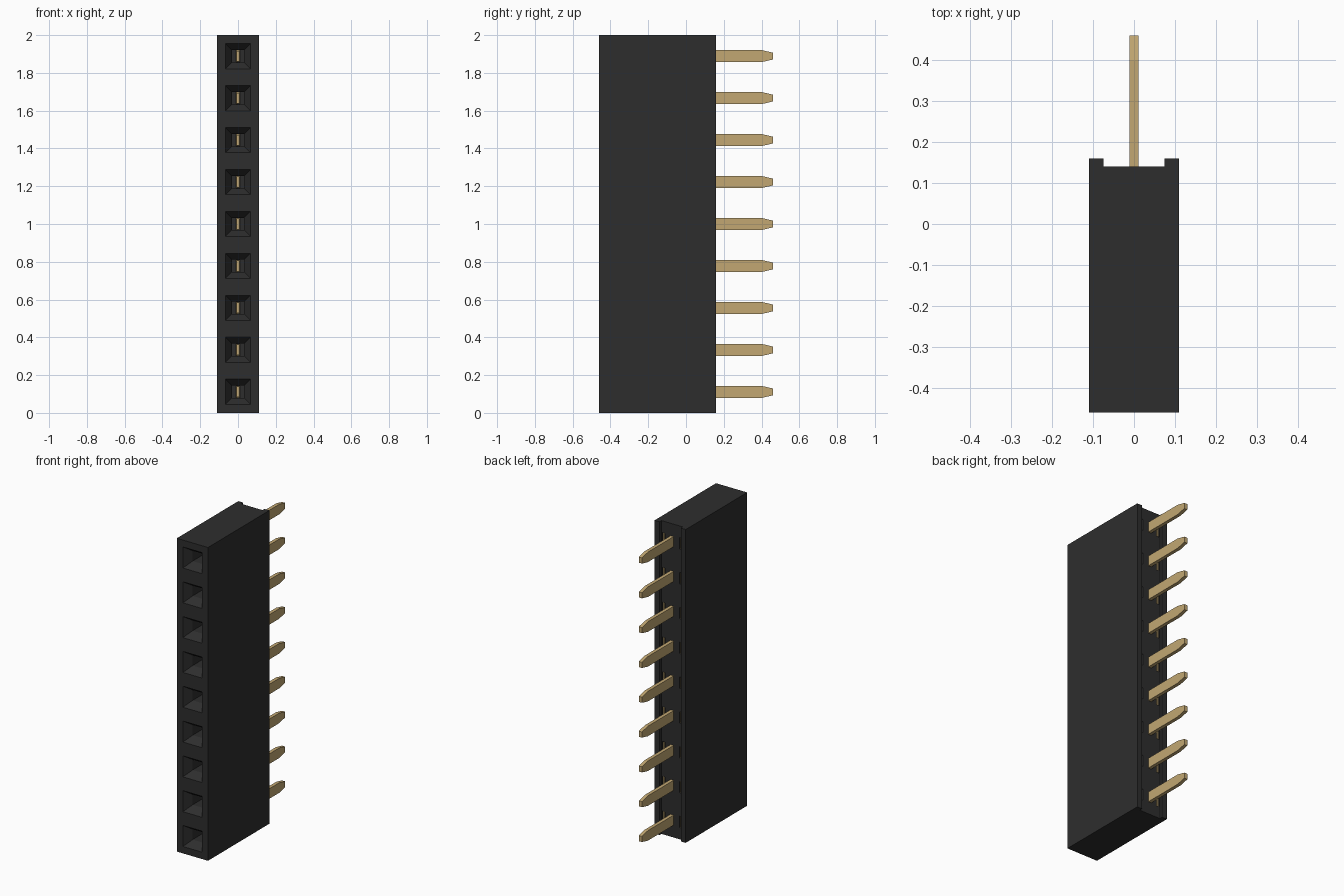
import bpy, bmesh

PINS = 9
PITCH = 2.0 / PINS

cube = bpy.data.objects.get("Cube")
if cube:
    bpy.data.objects.remove(cube, do_unlink=True)


def material(name, rgb, rough):
    m = bpy.data.materials.new(name)
    m.use_nodes = True
    m.diffuse_color = (*rgb, 1)
    bsdf = m.node_tree.nodes["Principled BSDF"]
    bsdf.inputs["Base Color"].default_value = (*rgb, 1)
    bsdf.inputs["Roughness"].default_value = rough
    return m


black = material("black plastic", (0.027, 0.027, 0.027), 0.6)
gold = material("pale gold", (0.54, 0.39, 0.17), 0.4)


def loft(bm, sections, x=0.0, z=0.0):
    """Closed rectangular tube along y; sections are (y, half width, half height)."""
    rings = [[bm.verts.new((x + sx * w, y, z + sz * h))
              for sx, sz in ((-1, -1), (1, -1), (1, 1), (-1, 1))]
             for y, w, h in sections]
    bm.faces.new(rings[0])
    bm.faces.new(rings[-1][::-1])
    for a, b in zip(rings, rings[1:]):
        for i in range(4):
            j = (i + 1) % 4
            bm.faces.new((a[j], a[i], b[i], b[j]))


def make(name, bm, mat):
    bmesh.ops.recalc_face_normals(bm, faces=bm.faces)
    me = bpy.data.meshes.new(name)
    bm.to_mesh(me)
    bm.free()
    me.materials.append(mat)
    ob = bpy.data.objects.new(name, me)
    bpy.context.collection.objects.link(ob)
    return ob


heights = [PITCH * (i + 0.5) for i in range(PINS)]

# Housing: channel-shaped profile extruded upward
bm = bmesh.new()
profile = [(-0.11, -0.46), (0.11, -0.46), (0.11, 0.16), (0.075, 0.16),
           (0.075, 0.14), (-0.075, 0.14), (-0.075, 0.16), (-0.11, 0.16)]
base = bm.faces.new([bm.verts.new((x, y, 0)) for x, y in profile])
top = bmesh.ops.extrude_face_region(bm, geom=[base])["geom"]
bmesh.ops.translate(bm, vec=(0, 0, 2),
                    verts=[v for v in top if isinstance(v, bmesh.types.BMVert)])
housing = make("housing", bm, black)

# Cutter: funnel-shaped front sockets and narrow rear slots
bm = bmesh.new()
for z in heights:
    loft(bm, [(-0.47, 0.074, 0.074), (-0.41, 0.033, 0.033), (0.08, 0.033, 0.033)], z=z)
    for side in (-1, 1):
        loft(bm, [(0.05, 0.009, 0.036), (0.15, 0.009, 0.036)], x=side * 0.061, z=z)
cutter = make("socket_cutter", bm, black)
cutter.hide_render = True

cut = housing.modifiers.new("sockets", "BOOLEAN")
cut.operation = "DIFFERENCE"
cut.solver = "EXACT"
cut.object = cutter
bpy.context.view_layer.objects.active = housing
bpy.ops.object.modifier_apply(modifier=cut.name)
bpy.data.objects.remove(cutter, do_unlink=True)

# Pins with tapered tips, plus the contact arms in the rear slots
for i, z in enumerate(heights, 1):
    bm = bmesh.new()
    loft(bm, [(-0.2, 0.008, 0.028), (0.05, 0.008, 0.028), (0.09, 0.011, 0.032),
              (0.40, 0.011, 0.032), (0.46, 0.011, 0.018)], z=z)
    make(f"pin_{i}", bm, gold)
    bm = bmesh.new()
    for side in (-1, 1):
        loft(bm, [(0.045, 0.004, 0.034), (0.139, 0.004, 0.034)], x=side * 0.061, z=z)
    make(f"contact_arms_{i}", bm, gold)
